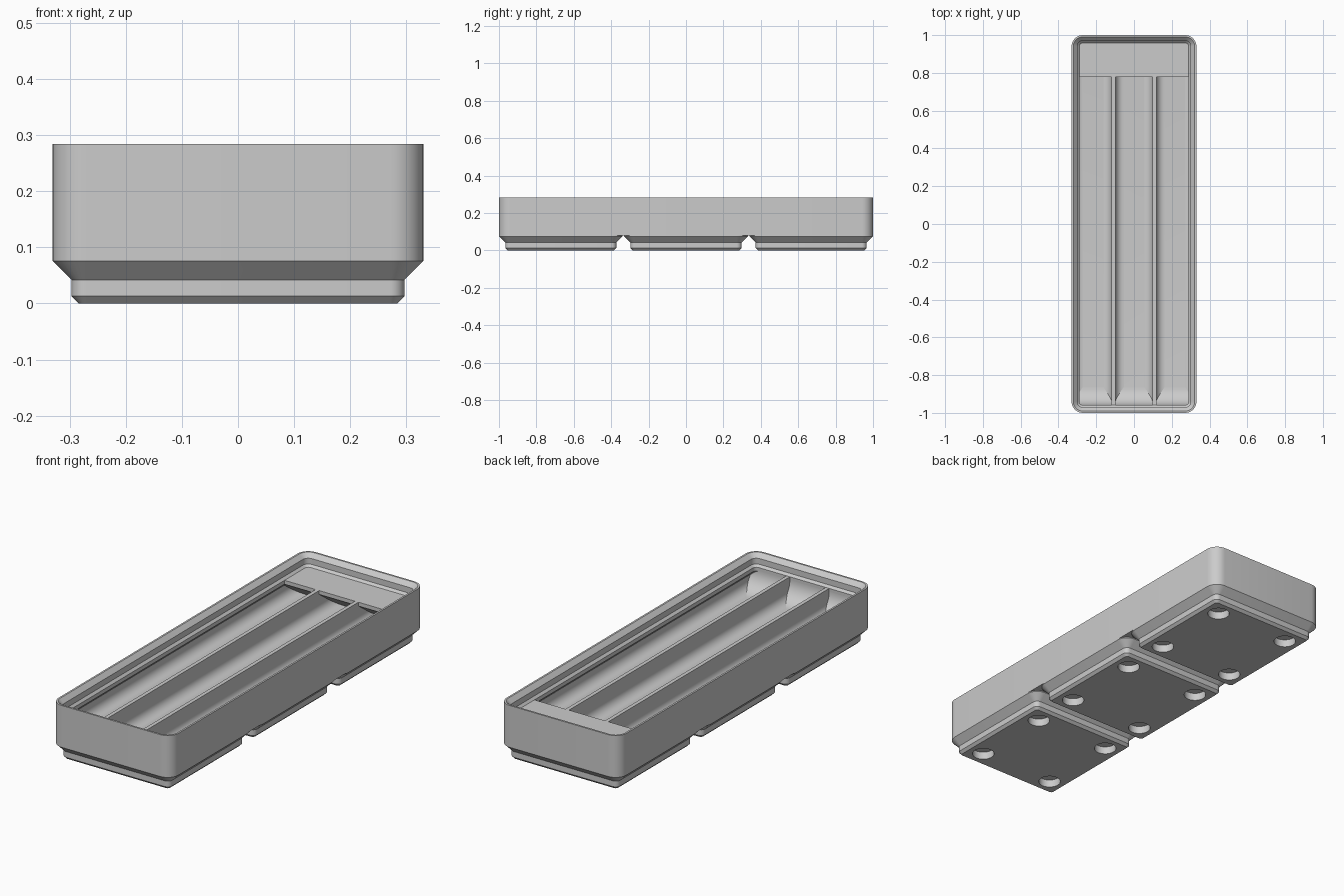
import bpy, bmesh, math

if "Cube" in bpy.data.objects:
    bpy.data.objects.remove(bpy.data.objects["Cube"])

MM = 2 / 125.5            # one millimetre in model units
HALF_X, HALF_Y = 20.75, 62.75
CORNER = 3.75
FLOOR, RIM = 7.0, 14.0    # compartment floor, divider and tab height
FILLET = 2.8

grey = bpy.data.materials.new("light grey plastic")
grey.use_nodes = True
colour = (0.6, 0.6, 0.6, 1)
grey.diffuse_color = colour
bsdf = next(n for n in grey.node_tree.nodes if n.type == 'BSDF_PRINCIPLED')
bsdf.inputs["Base Color"].default_value = colour


def finish(name, bm, smooth=True):
    """Scale from millimetres, turn faces outward and make the object."""
    bmesh.ops.scale(bm, vec=(MM, MM, MM), verts=bm.verts)
    bmesh.ops.recalc_face_normals(bm, faces=bm.faces)
    mesh = bpy.data.meshes.new(name)
    bm.to_mesh(mesh)
    bm.free()
    mesh.materials.append(grey)
    obj = bpy.data.objects.new(name, mesh)
    bpy.context.collection.objects.link(obj)
    if smooth:
        shade(obj)
    return obj


def shade(obj):
    bpy.ops.object.select_all(action='DESELECT')
    obj.select_set(True)
    bpy.context.view_layer.objects.active = obj
    bpy.ops.object.shade_smooth_by_angle(angle=math.radians(30))


def rounded_loop(bm, hx, hy, radius, z, steps=8):
    """Ring of vertices around a rounded rectangle."""
    ring = []
    for quarter, (sx, sy) in enumerate([(1, 1), (-1, 1), (-1, -1), (1, -1)]):
        for i in range(steps + 1):
            a = (quarter + i / steps) * math.pi / 2
            ring.append(bm.verts.new((sx * (hx - radius) + radius * math.cos(a),
                                      sy * (hy - radius) + radius * math.sin(a), z)))
    return ring


def loft(hx, hy, profile):
    """Closed solid through rounded rectangles given as (inset, radius, z)."""
    bm = bmesh.new()
    rings = [rounded_loop(bm, hx - d, hy - d, r, z) for d, r, z in profile]
    for a, b in zip(rings, rings[1:]):
        for i in range(len(a)):
            j = (i + 1) % len(a)
            bm.faces.new((a[i], a[j], b[j], b[i]))
    bm.faces.new(rings[0])
    bm.faces.new(rings[-1])
    return bm


def extrude(name, points, start, end, axis):
    """Extrude a (horizontal, z) profile along the x or y axis."""
    bm = bmesh.new()
    place = (lambda h, z, t: (t, h, z)) if axis == 'x' else (lambda h, z, t: (h, t, z))
    a = [bm.verts.new(place(h, z, start)) for h, z in points]
    b = [bm.verts.new(place(h, z, end)) for h, z in points]
    for i in range(len(a)):
        j = (i + 1) % len(a)
        bm.faces.new((a[i], a[j], b[j], b[i]))
    bm.faces.new(a)
    bm.faces.new(b)
    return finish(name, bm)


def arc(cx, cz, radius, start, end, steps=12):
    angles = [math.radians(start + (end - start) * i / steps) for i in range(steps + 1)]
    return [(cx + radius * math.cos(a), cz + radius * math.sin(a)) for a in angles]


# Tray: outer wall, stacking lip, undercut wall and filleted floor
wall = 0.95
section = [(0, 5.0), (0, 17.82), (0.58, 17.82), (1.9, 16.5), (1.9, 14.7),
           (2.6, RIM), (2.6, 12.8), (wall, 11.15)]
section += arc(wall + FILLET, FLOOR + FILLET, FILLET, 180, 270, 8)
finish("tray", loft(HALF_X, HALF_Y,
                    [(d, max(CORNER - d, 0.05), z) for d, z in section]))

# Dividers with filleted bases
half = 0.6
right_side = [(half, RIM)] + arc(half + FILLET, FLOOR + FILLET, FILLET, 180, 270, 8)
right_side.append((half + FILLET, FLOOR - 0.5))
outline = right_side + [(-x, z) for x, z in reversed(right_side)]
for side, x in (("right", -6.8), ("left", 6.8)):
    extrude(side + "_divider", [(x + h, z) for h, z in outline], -61, 60, 'y')

# Finger scoop along the front wall
front, scoop = -HALF_Y + 2.6, 6.0
points = [(front - 0.6, FLOOR - 0.5), (front - 0.6, RIM), (front, RIM)]
points += arc(front + scoop, FLOOR + scoop, scoop, 180, 270)
points.append((front + scoop, FLOOR - 0.5))
extrude("finger_scoop", points, -20, 20, 'x')

# Label shelf at the back, sloping underneath
edge, lip = 48.9, 1.2
run = (RIM - lip - FLOOR) / math.tan(math.radians(36))
extrude("label_shelf", [(edge, RIM), (edge, RIM - lip), (edge + run, FLOOR),
                        (60.75, FLOOR), (60.75, RIM)], -20, 20, 'x')

# Foot with four round magnet pockets
foot_section = [(2.95, 0.8, 0), (2.15, 1.6, 0.8), (2.15, 1.6, 2.6),
                (0, CORNER, 4.75), (0, CORNER, 5.0)]
foot = finish("middle_foot", loft(HALF_X, HALF_X, foot_section), smooth=False)
bm = bmesh.new()
for x in (-13, 13):
    for y in (-13, 13):
        made = bmesh.ops.create_cone(bm, cap_ends=True, segments=32, radius1=3.25,
                                     radius2=3.25, depth=4.8)
        bmesh.ops.translate(bm, vec=(x, y, 0), verts=made["verts"])
cutter = finish("pocket_cutter", bm, smooth=False)
cutter.hide_render = True
cut = foot.modifiers.new("pockets", 'BOOLEAN')
cut.operation = 'DIFFERENCE'
cut.solver = 'EXACT'
cut.object = cutter
bpy.context.view_layer.objects.active = foot
bpy.ops.object.modifier_apply(modifier=cut.name)
bpy.data.objects.remove(cutter)
shade(foot)
for name, y in (("front_foot", -42), ("back_foot", 42)):
    copy = foot.copy()
    copy.name = name
    copy.location.y = y * MM
    bpy.context.collection.objects.link(copy)
